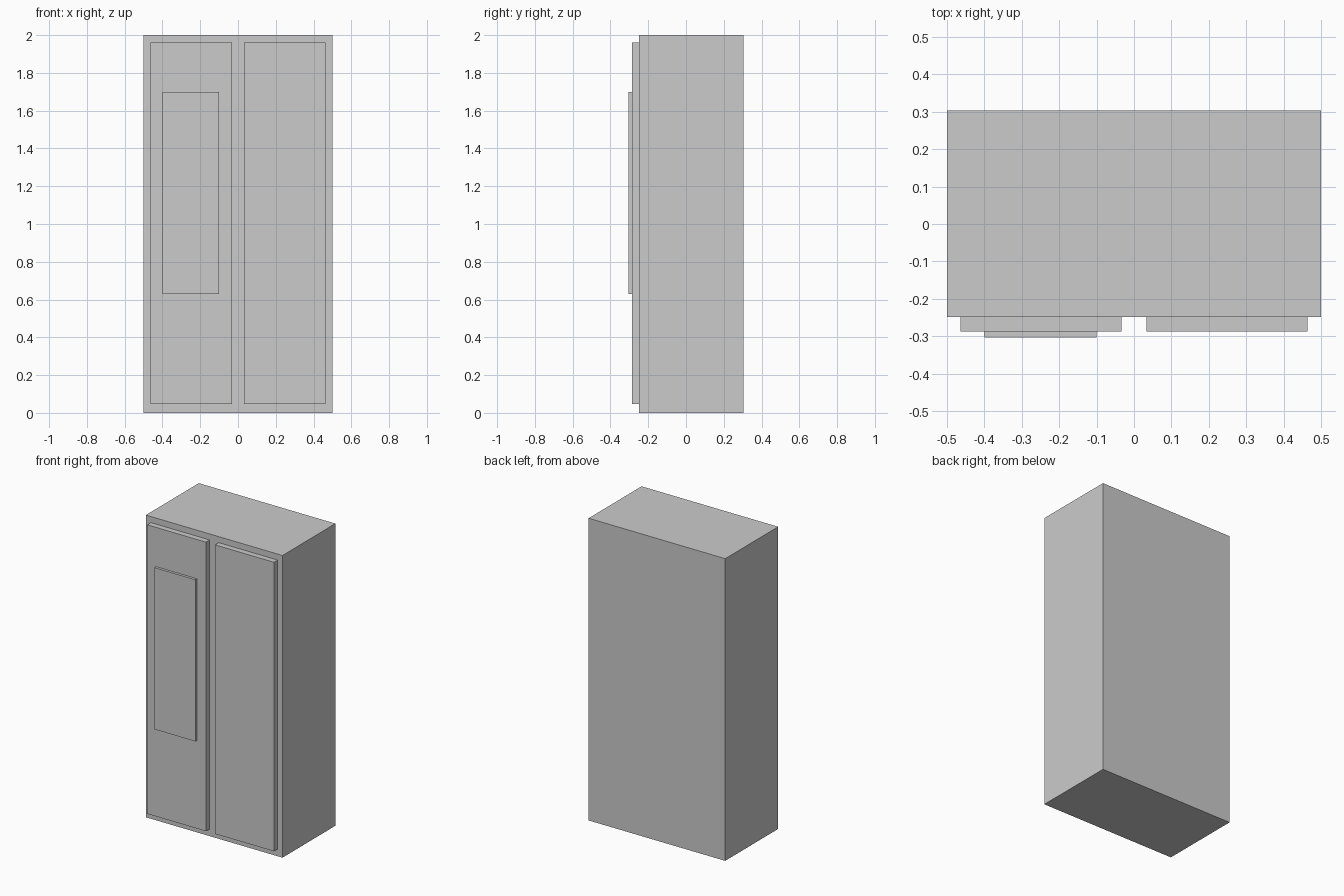
import bpy

if "Cube" in bpy.data.objects:
    bpy.data.objects.remove(bpy.data.objects["Cube"])


def box(name, x, y, z):
    """Box spanning the given (min, max) ranges."""
    spans = (x, y, z)
    centre = [(a + b) / 2 for a, b in spans]
    bpy.ops.mesh.primitive_cube_add(size=1, location=centre)
    obj = bpy.context.object
    obj.name = name
    obj.scale = [b - a for a, b in spans]
    bpy.ops.object.transform_apply(location=False, rotation=False, scale=True)
    return obj


BACK, FRONT, DOOR_FRONT, PANEL_FRONT = 0.304, -0.249, -0.287, -0.304

# Cabinet body
box("wardrobe_body", (-0.5, 0.5), (FRONT, BACK), (0, 2))

# Pair of doors
for side, x in (("left", (-0.464, -0.033)), ("right", (0.033, 0.464))):
    box(f"{side}_door", x, (DOOR_FRONT, FRONT), (0.047, 1.96))

# Mirror panel on the left door
box("door_mirror", (-0.4, -0.1), (PANEL_FRONT, DOOR_FRONT), (0.63, 1.70))
